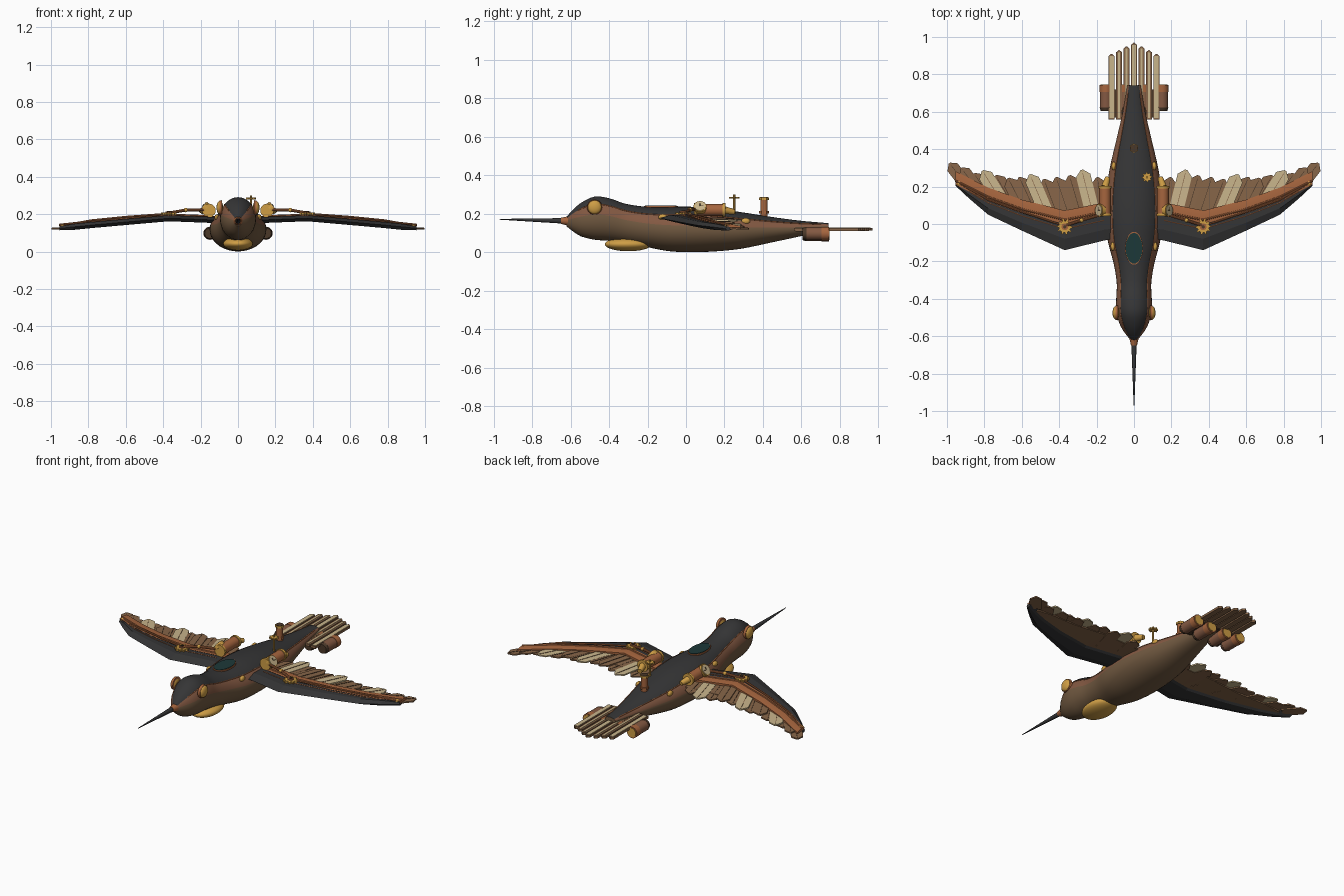
import bpy, bmesh, math
from mathutils import Vector, Matrix

if "Cube" in bpy.data.objects:
    bpy.data.objects.remove(bpy.data.objects["Cube"])

PALETTE = {
    "dark_iron": (0.036, 0.036, 0.037), "belly_brown": (0.165, 0.10, 0.052),
    "copper": (0.38, 0.13, 0.048), "gold": (0.62, 0.34, 0.06),
    "parchment": (0.58, 0.46, 0.26), "feather_brown": (0.24, 0.13, 0.065),
    "teal_glass": (0.012, 0.04, 0.04), "dark_brown": (0.07, 0.04, 0.022),
    "flank_leather": (0.23, 0.10, 0.055),
}
MATS = []
for n, c in PALETTE.items():
    m = bpy.data.materials.new(n)
    m.diffuse_color = (*c, 1)
    m.use_nodes = True
    m.node_tree.nodes["Principled BSDF"].inputs["Base Color"].default_value = m.diffuse_color
    MATS.append(m)
IRON, BELLY, COPPER, GOLD, CREAM, BROWN, TEAL, DKBROWN, LEATHER = range(9)


def finish(name, bm, mirror=False, smooth=True):
    bmesh.ops.recalc_face_normals(bm, faces=bm.faces)
    used = sorted({f.material_index for f in bm.faces})
    for f in bm.faces:
        f.material_index = used.index(f.material_index)
    me = bpy.data.meshes.new(name)
    bm.to_mesh(me)
    bm.free()
    for i in used:
        me.materials.append(MATS[i])
    ob = bpy.data.objects.new(name, me)
    bpy.context.collection.objects.link(ob)
    if mirror:
        ob.modifiers.new("mirror", 'MIRROR')
    if smooth:
        bpy.ops.object.select_all(action='DESELECT')
        bpy.context.view_layer.objects.active = ob
        ob.select_set(True)
        bpy.ops.object.shade_smooth_by_angle(angle=math.radians(35))
    return ob


def cyl(bm, p, q, r1, r2, mat, n=20):
    p, q = Vector(p), Vector(q)
    d = q - p
    M = Matrix.Translation((p + q) / 2) @ d.to_track_quat('Z', 'Y').to_matrix().to_4x4()
    r = bmesh.ops.create_cone(bm, cap_ends=True, segments=n, radius1=r1, radius2=r2,
                              depth=d.length, matrix=M)
    for f in {f for v in r["verts"] for f in v.link_faces}:
        f.material_index = mat


def ball(bm, c, r, mat, u=24, v=14):
    M = Matrix.Translation(c) @ Matrix.Diagonal((*r, 1))
    res = bmesh.ops.create_uvsphere(bm, u_segments=u, v_segments=v, radius=1, matrix=M)
    for f in {f for w in res["verts"] for f in w.link_faces}:
        f.material_index = mat


def plate(bm, pts, t, mat):
    top = [bm.verts.new(p) for p in pts]
    bot = [bm.verts.new((p[0], p[1], p[2] - t)) for p in pts]
    n = len(pts)
    faces = [bm.faces.new(top), bm.faces.new(bot[::-1])]
    faces += [bm.faces.new((top[i], bot[i], bot[(i + 1) % n], top[(i + 1) % n])) for i in range(n)]
    for f in faces:
        f.material_index = mat


def tube(bm, pts, r, mat, n=8):
    for a, b in zip(pts, pts[1:]):
        cyl(bm, a, b, r, r, mat, n)


def loft(bm, rings, mat):
    vs = [[bm.verts.new(p) for p in ring] for ring in rings]
    n = len(vs[0])
    for a, b in zip(vs, vs[1:]):
        for i in range(n):
            f = bm.faces.new((a[i], a[(i + 1) % n], b[(i + 1) % n], b[i]))
            f.material_index = mat(i) if callable(mat) else mat
    for ring in (vs[0], vs[-1]):
        bm.faces.new(ring).material_index = mat(n // 2) if callable(mat) else mat


def gear(bm, c, r, t, mat, teeth=10):
    pts = []
    for i in range(teeth * 4):
        a = 2 * math.pi * i / (teeth * 4)
        k = r if i % 4 < 2 else r * 0.74
        pts.append((c[0] + k * math.cos(a), c[1] + k * math.sin(a), c[2]))
    plate(bm, pts, t, mat)


def lerp(table, x):
    for (x0, *a), (x1, *b) in zip(table, table[1:]):
        if x <= x1 or (x1, *b) == table[-1]:
            k = (x - x0) / (x1 - x0)
            return [p + (q - p) * k for p, q in zip(a, b)]


# ---- body: y, half width, bottom z, top z
BODY = [(-0.62, .018, .135, .185), (-.595, .04, .115, .215), (-.55, .07, .085, .255),
        (-.475, .094, .066, .29), (-.395, .095, .06, .28), (-.32, .092, .05, .254),
        (-.215, .108, .03, .238), (-.1, .138, .008, .236), (0, .15, .001, .238), (.13, .15, .004, .23),
        (.28, .133, .018, .21), (.46, .092, .055, .182), (.6, .06, .085, .164), (.74, .036, .118, .152)]


def body_at(y):
    """Smooth cubic through the body stations."""
    i = max(k for k in range(len(BODY) - 1) if BODY[k][0] <= y + 1e-9)
    slope = lambda k, c: ((BODY[min(k + 1, 13)][c] - BODY[max(k - 1, 0)][c]) /
                          (BODY[min(k + 1, 13)][0] - BODY[max(k - 1, 0)][0]))
    h = BODY[i + 1][0] - BODY[i][0]
    t = (y - BODY[i][0]) / h
    return [(2*t**3 - 3*t*t + 1) * BODY[i][c] + (t**3 - 2*t*t + t) * h * slope(i, c)
            + (3*t*t - 2*t**3) * BODY[i + 1][c] + (t**3 - t*t) * h * slope(i + 1, c) for c in (1, 2, 3)]


def skin(y, deg, off=0.0):
    w, b, t = body_at(y)
    a = math.radians(deg)
    return ((w + off) * math.sin(a), y, (b + t) / 2 + ((t - b) / 2 + off) * math.cos(a))


def body_mat(i):
    a = min(i * 10 + 5, 355 - i * 10)
    return IRON if a < 50 else LEATHER if a < 80 else BELLY


bm = bmesh.new()
loft(bm, [[skin(-.62 + 1.36 * j / 56, d) for d in range(0, 360, 10)] for j in range(57)], body_mat)
finish("body", bm)

# seams and rivets along the flanks
bm = bmesh.new()
tube(bm, [skin(-.56 + 1.26 * j / 36, 50) for j in range(37)], .003, COPPER, 6)
for y in (-.12, .31):
    ball(bm, skin(y, 58), (.012, .024, .016), GOLD, 12, 8)
finish("side_seams", bm, True)

# beak
bm = bmesh.new()
cyl(bm, (0, -.605, .163), (0, -.65, .164), .026, .016, COPPER)
cyl(bm, (0, -.645, .164), (0, -.97, .172), .014, .002, IRON)
finish("beak", bm)

# eyes
bm = bmesh.new()
cyl(bm, (.085, -.475, .235), (.1, -.475, .235), .04, .038, COPPER, 24)
ball(bm, (.097, -.475, .235), (.018, .036, .036), GOLD)
finish("eyes", bm, True)

# throat pouch
bm = bmesh.new()
ball(bm, (0, -.3, .042), (.08, .122, .036), GOLD, 32, 18)
finish("throat_pouch", bm)

# oval glass on the back
bm = bmesh.new()
for k, z, m in ((1.0, .241, COPPER), (.93, .244, TEAL)):
    plate(bm, [(.048 * k * math.cos(a * math.pi / 16), -.13 + .088 * k * math.sin(a * math.pi / 16), z)
               for a in range(32)], .009, m)
finish("back_window", bm, smooth=False)

# chimney and valve
bm = bmesh.new()
cyl(bm, (0, .405, .17), (0, .405, .28), .019, .019, COPPER)
for z in (.202, .272):
    cyl(bm, (0, .405, z), (0, .405, z + .013), .026, .026, GOLD if z > .25 else COPPER, 6)
cyl(bm, (0, .405, .28), (0, .405, .287), .021, .021, DKBROWN)
finish("chimney", bm)
bm = bmesh.new()
cyl(bm, (.07, .25, .18), (.07, .25, .3), .006, .006, GOLD, 10)
gear(bm, (.07, .25, .288), .027, .009, GOLD, 8)
finish("valve_wheel", bm, smooth=False)

# ---- wings: x, leading y, bone y, z
WING = [(.08, -.075, .06, .165), (.16, -.088, .055, .17), (.37, -.14, .012, .178),
        (.6, -.035, .07, .158), (.78, .05, .135, .142), (.88, .135, .185, .132), (.955, .205, .222, .124)]
bm = bmesh.new()
rings = []
for x, l, b, z in WING:
    m, t = l * .6 + b * .4, .016 if x < .9 else .01
    rings.append([(x, l, z), (x, m, z + t), (x, b, z + t), (x, b + .03, z), (x, b, z - t), (x, m, z - t)])
loft(bm, rings, IRON)
finish("wing_shell", bm, True, False)

# copper bone band and piping
bm = bmesh.new()
loft(bm, [[(x, b - .012, z + .018), (x, b + .022, z + .021), (x, b + .06, z + .014),
           (x, b + .06, z + .002), (x, b, z)] for x, l, b, z in WING], COPPER)
tube(bm, [(x, b + .01, z + .019) for x, l, b, z in WING[1:]], .006, COPPER)
tube(bm, [(x, l + (b - l) * .75, z + .016) for x, l, b, z in WING[1:6]], .003, COPPER, 6)
finish("wing_bone", bm, True)


def feather(bm, x, y, z, deg, length, w, t, mat, rib, rib_w=.06, drop=0.0):
    """Pointed plate with a thin inlaid vane."""
    a = math.radians(deg)
    u, v = Vector((math.sin(a), math.cos(a), -drop)), Vector((math.cos(a), -math.sin(a), 0))
    o = Vector((x, y, z))
    P = lambda s, k: o + u * s * length + v * k * w / 2
    tip = 1 - .4 * w / length
    plate(bm, [P(0, -1), P(tip, -1), P(1, -.15), P(1, .15), P(tip, 1), P(0, 1)], t, mat)
    up = Vector((0, 0, .002))
    plate(bm, [P(.02, -rib_w) + up, P(tip, -rib_w) + up, P(.97, 0) + up,
               P(tip, rib_w) + up, P(.02, rib_w) + up], .003, rib)


# flight feathers
bm = bmesh.new()
TIPS = [.25, .29, .26, .25, .24, .265, .25, .245, .26, .285, .27, .3, .325]
for i, ty in enumerate(TIPS):
    x = .16 + .0618 * i
    l, b, z = lerp(WING, x)
    a = 12 + 26 * i / 12
    length = (ty - b - .02) / math.cos(math.radians(a))
    cream = i % 4 == 1
    feather(bm, x, b + .02, z + (.006 if i % 2 else .001), a, length, .078 if i < 11 else .068, .008,
            CREAM if cream else BROWN, BROWN if cream else DKBROWN, .04, .03)
finish("flight_feathers", bm, True, False)

# covert panel beneath the feathers
bm = bmesh.new()
loft(bm, [[(x, b, z + .002), (x, max(b + .03, .19 if x < .7 else .215), z - .003),
           (x, max(b + .03, .19 if x < .7 else .215), z - .011), (x, b, z - .008)]
          for x, l, b, z in WING[:-1]], BROWN)
finish("covert_panel", bm, True, False)

# wing gears, drive rods, tip studs
bm = bmesh.new()
gear(bm, (.37, -.015, .208), .042, .012, GOLD, 10)
cyl(bm, (.37, -.015, .17), (.37, -.015, .214), .018, .018, COPPER, 16)
cyl(bm, (.37, -.015, .212), (.37, -.015, .218), .009, .009, DKBROWN, 12)
finish("wing_gears", bm, True, False)
bm = bmesh.new()
tube(bm, [(.14, .06, .225), (.28, .02, .222), (.37, -.01, .206)], .008, COPPER, 10)
tube(bm, [(.37, -.01, .203), (.6, .065, .186), (.78, .13, .168), (.93, .215, .142)], .005, COPPER, 8)
ball(bm, (.28, .02, .222), (.012, .012, .012), GOLD, 12, 8)
finish("drive_rods", bm, True)
bm = bmesh.new()
ball(bm, (.935, .22, .137), (.015, .02, .012), GOLD, 14, 8)
finish("wing_tip_studs", bm, True)

# shoulder engines with dials
bm = bmesh.new()
cyl(bm, (.155, .05, .22), (.155, .2, .22), .031, .031, COPPER)
for y in (.042, .19):
    cyl(bm, (.155, y, .22), (.155, y + .014, .22), .036, .036, GOLD)
cyl(bm, (.155, .2, .22), (.14, .25, .21), .02, .014, GOLD, 14)
finish("shoulder_engines", bm, True)
bm = bmesh.new()
d = Vector((.8, 0, .6)).normalized()
c = Vector((.17, .073, .226))
cyl(bm, c, c + d * .022, .034, .034, GOLD, 24)
cyl(bm, c + d * .02, c + d * .025, .029, .029, CREAM, 24)
tube(bm, [c + d * .026 + Vector((0, .018, 0)), c + d * .026, c + d * .026 + Vector((-.008, 0, .013))],
     .002, DKBROWN, 5)
finish("dials", bm, True)

# ---- tail feathers
bm = bmesh.new()
for i in range(-3, 4):
    cream = i in (-3, 0, 3)
    feather(bm, i * .04, .56, .128 - .002 * (abs(i) % 2), 0, .41 - .02 * abs(i), .033, .014,
            BROWN, CREAM, .72 if cream else .3)
plate(bm, [(-.13, .57, .119), (.13, .57, .119), (.13, .72, .119), (-.13, .72, .119)], .01, DKBROWN)
finish("tail_feathers", bm, smooth=False)

# tail thrusters
bm = bmesh.new()
for x, z in ((.055, .092), (.15, .098)):
    cyl(bm, (x, .62, z), (x, .72, z), .033, .033, LEATHER)
    cyl(bm, (x, .605, z), (x, .625, z), .028, .034, DKBROWN)
    cyl(bm, (x, .705, z), (x, .742, z), .035, .035, COPPER)
    cyl(bm, (x, .74, z), (x, .745, z), .028, .028, GOLD)
finish("tail_thrusters", bm, True)
